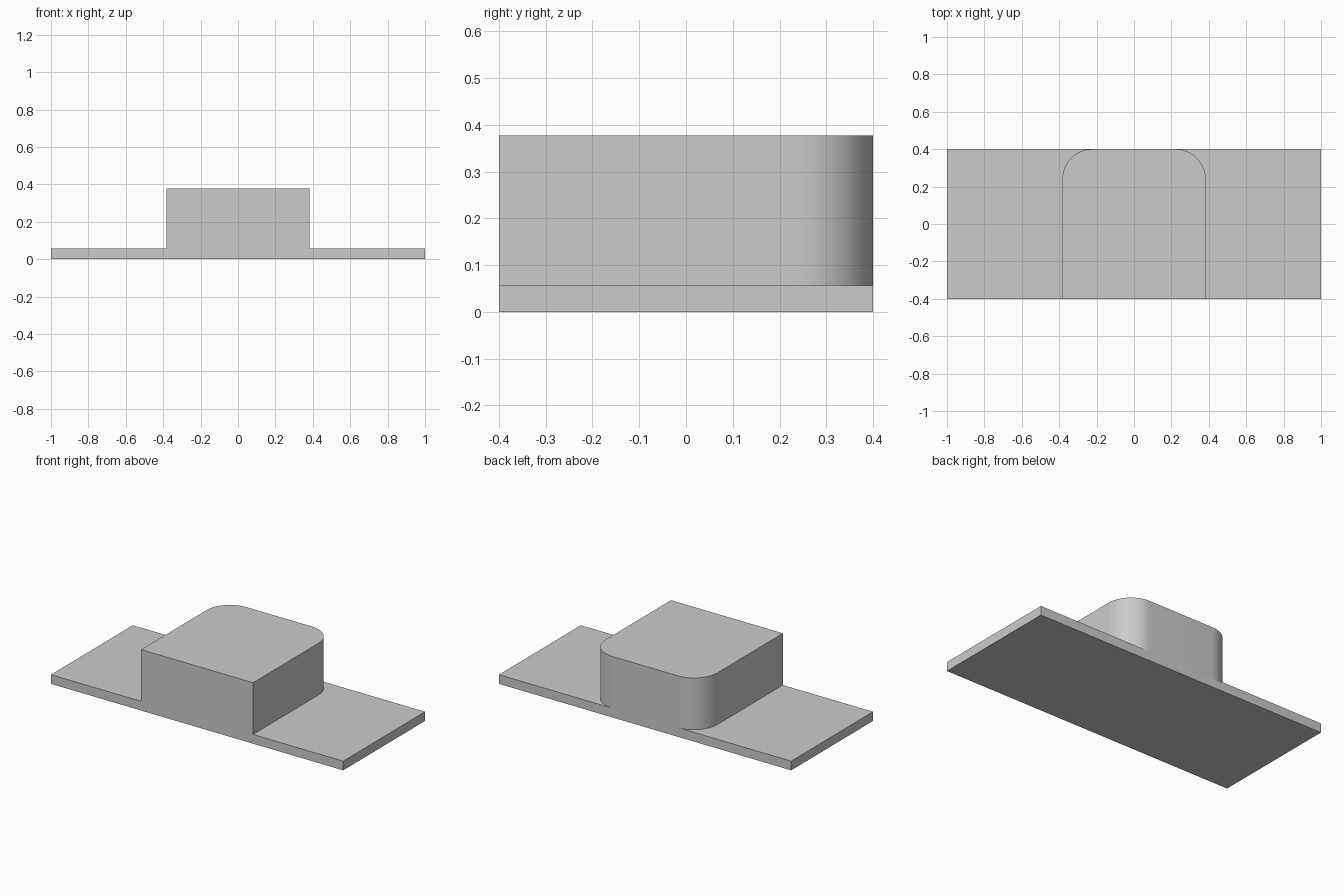
import bpy, bmesh, math
from mathutils import Matrix

cube = bpy.data.objects.get("Cube")
if cube:
    bpy.data.objects.remove(cube, do_unlink=True)

LENGTH, DEPTH = 2.0, 0.8
PLATE_TOP, BLOCK_TOP = 0.057, 0.377
BLOCK_WIDTH, CORNER = 0.766, 0.16

grey = bpy.data.materials.new("plain grey")
grey.use_nodes = True
colour = (0.6, 0.6, 0.6, 1)
grey.diffuse_color = colour
grey.node_tree.nodes["Principled BSDF"].inputs["Base Color"].default_value = colour


def box(name, width, bottom, top, corner=0):
    """Box centred in plan, with optional rounded rear vertical edges."""
    bm = bmesh.new()
    size = (width, DEPTH, top - bottom)
    bmesh.ops.create_cube(bm, size=1, matrix=Matrix.Translation((0, 0, (bottom + top) / 2))
                          @ Matrix.Diagonal((*size, 1)))
    if corner:
        rear = [e for e in bm.edges if all(v.co.y > 0 for v in e.verts)
                and abs(e.verts[0].co.z - e.verts[1].co.z) > 0.01]
        bmesh.ops.bevel(bm, geom=rear, offset=corner, segments=16,
                        profile=0.5, affect='EDGES')
    mesh = bpy.data.meshes.new(name)
    bm.to_mesh(mesh)
    bm.free()
    mesh.materials.append(grey)
    obj = bpy.data.objects.new(name, mesh)
    bpy.context.collection.objects.link(obj)
    return obj


# Flat base plate and the raised block, sunk into it so they fuse cleanly
body = box("base_plate_with_block", LENGTH, 0, PLATE_TOP)
block = box("raised_block", BLOCK_WIDTH, PLATE_TOP / 2, BLOCK_TOP, CORNER)

# Fuse into one solid with flush front and back faces
union = body.modifiers.new("fuse_block", 'BOOLEAN')
union.operation = 'UNION'
union.solver = 'EXACT'
union.object = block
bpy.context.view_layer.objects.active = body
body.select_set(True)
bpy.ops.object.modifier_apply(modifier=union.name)
bpy.data.objects.remove(block, do_unlink=True)

# Merge the coplanar seams
bm = bmesh.new()
bm.from_mesh(body.data)
bmesh.ops.dissolve_limit(bm, angle_limit=math.radians(1), verts=bm.verts, edges=bm.edges)
bm.to_mesh(body.data)
bm.free()

bpy.ops.object.shade_smooth_by_angle(angle=math.radians(30))
